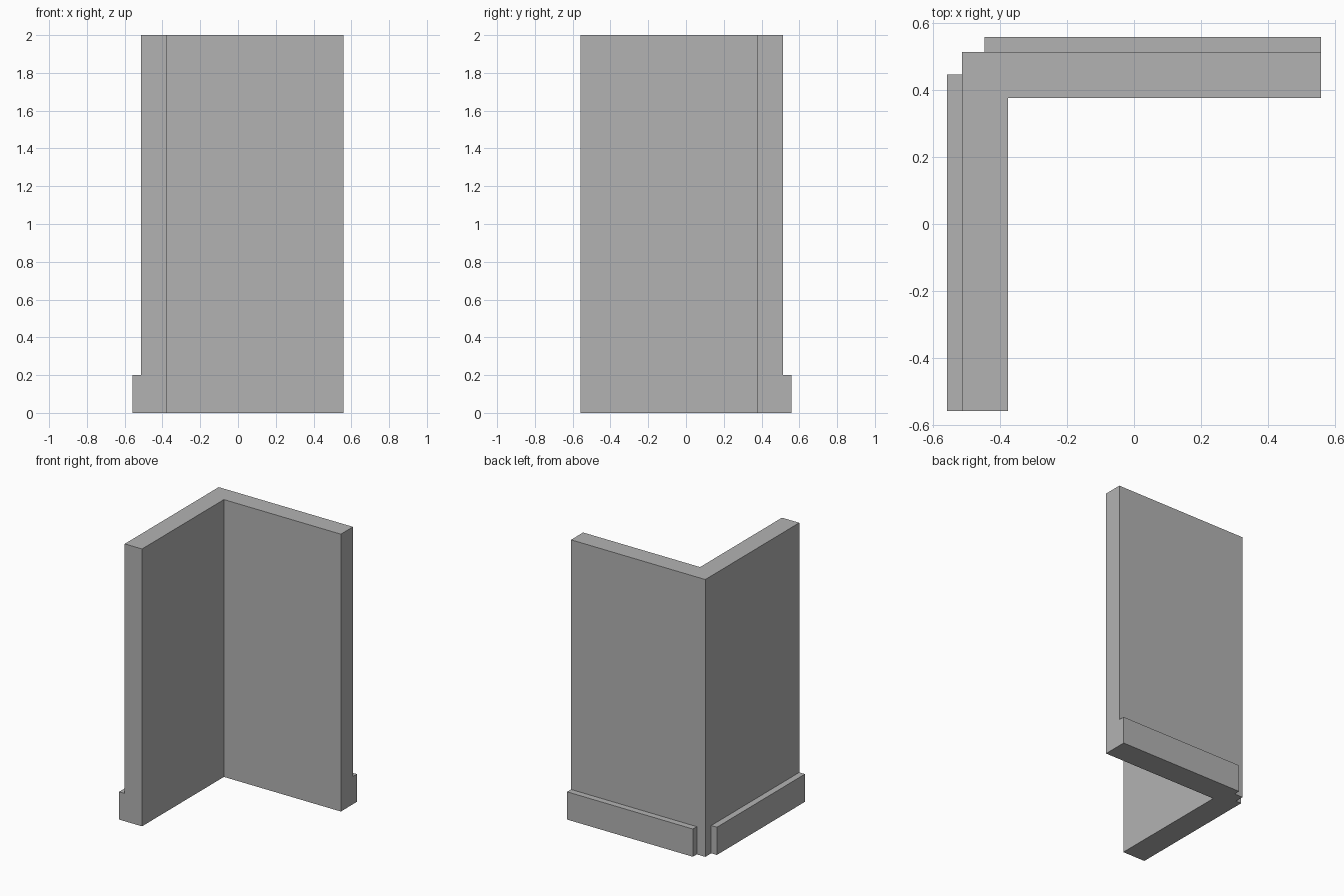
import bpy
import bmesh

cube = bpy.data.objects.get("Cube")
if cube:
    bpy.data.objects.remove(cube, do_unlink=True)

# Shared plaster colour
grey = bpy.data.materials.new("plain_grey")
grey.use_nodes = True
colour = (0.45, 0.45, 0.45, 1)
grey.diffuse_color = colour
grey.node_tree.nodes["Principled BSDF"].inputs["Base Color"].default_value = colour

END = 0.558      # open ends and outer faces of the skirting
OUTER = 0.513    # outer wall face
INNER = 0.375    # inner wall face
GAP = 0.445      # skirting stops short of the corner
HEIGHT = 2.0
SKIRT_HEIGHT = 0.2


def extrude_outline(name, outline, height):
    """Raise a flat outline from the ground into a solid."""
    bm = bmesh.new()
    base = bm.faces.new([bm.verts.new((x, y, 0)) for x, y in outline])
    raised = bmesh.ops.extrude_face_region(bm, geom=[base], use_keep_orig=True)
    top = [v for v in raised["geom"] if isinstance(v, bmesh.types.BMVert)]
    bmesh.ops.translate(bm, vec=(0, 0, height), verts=top)
    bmesh.ops.recalc_face_normals(bm, faces=bm.faces)
    mesh = bpy.data.meshes.new(name)
    bm.to_mesh(mesh)
    bm.free()
    mesh.materials.append(grey)
    obj = bpy.data.objects.new(name, mesh)
    bpy.context.collection.objects.link(obj)
    return obj


# L-shaped corner wall
extrude_outline("corner_wall", [
    (-OUTER, -END), (-INNER, -END), (-INNER, INNER),
    (END, INNER), (END, OUTER), (-OUTER, OUTER)], HEIGHT)

# Skirting boards, mirrored across the corner diagonal
back = [(-GAP, OUTER), (END, OUTER), (END, END), (-GAP, END)]
side = [(-y, -x) for x, y in back]
extrude_outline("back_skirting", back, SKIRT_HEIGHT)
extrude_outline("right_skirting", side, SKIRT_HEIGHT)
